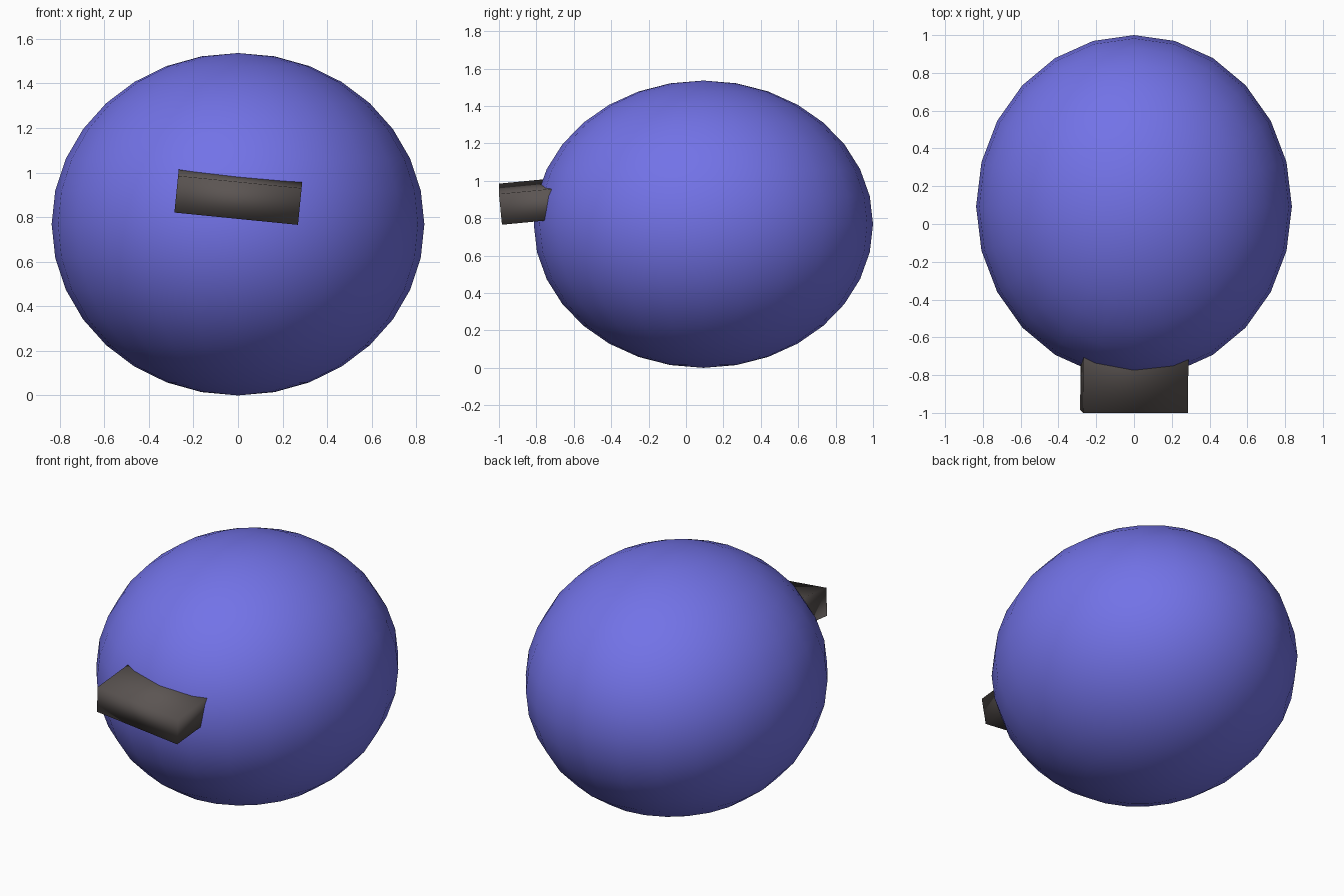
import bpy
from math import radians
from mathutils import Euler, Vector

cube = bpy.data.objects.get("Cube")
if cube:
    bpy.data.objects.remove(cube, do_unlink=True)


def material(name, rgb):
    mat = bpy.data.materials.new(name)
    mat.use_nodes = True
    colour = (*rgb, 1.0)
    mat.diffuse_color = colour
    mat.node_tree.nodes["Principled BSDF"].inputs["Base Color"].default_value = colour
    return mat


def finish(name, size, mat):
    """Name, size, colour and smooth the object just added."""
    obj = bpy.context.object
    obj.name = name
    obj.scale = size
    bpy.ops.object.transform_apply(location=False, rotation=False, scale=True)
    obj.data.materials.append(mat)
    bpy.ops.object.shade_smooth()
    return obj


blue = material("violet blue", (0.17, 0.17, 0.8))
grey = material("warm dark grey", (0.105, 0.09, 0.085))

# Rounded body, slightly longer from front to back
bpy.ops.mesh.primitive_uv_sphere_add(segments=24, ring_count=16, radius=1,
                                     location=(0, 0.093, 0.768))
finish("body", (0.836, 0.907, 0.768), blue)

# Mouth block, tilted and sunk into the front of the body
depth = 0.5
tilt = Euler((radians(5.5), radians(5.7), 0))
front_centre = Vector((0, -0.992, 0.875))
centre = front_centre + tilt.to_matrix() @ Vector((0, depth / 2, 0))
bpy.ops.mesh.primitive_cube_add(size=1, location=centre, rotation=tilt)
finish("mouth", (0.557, depth, 0.166), grey)
